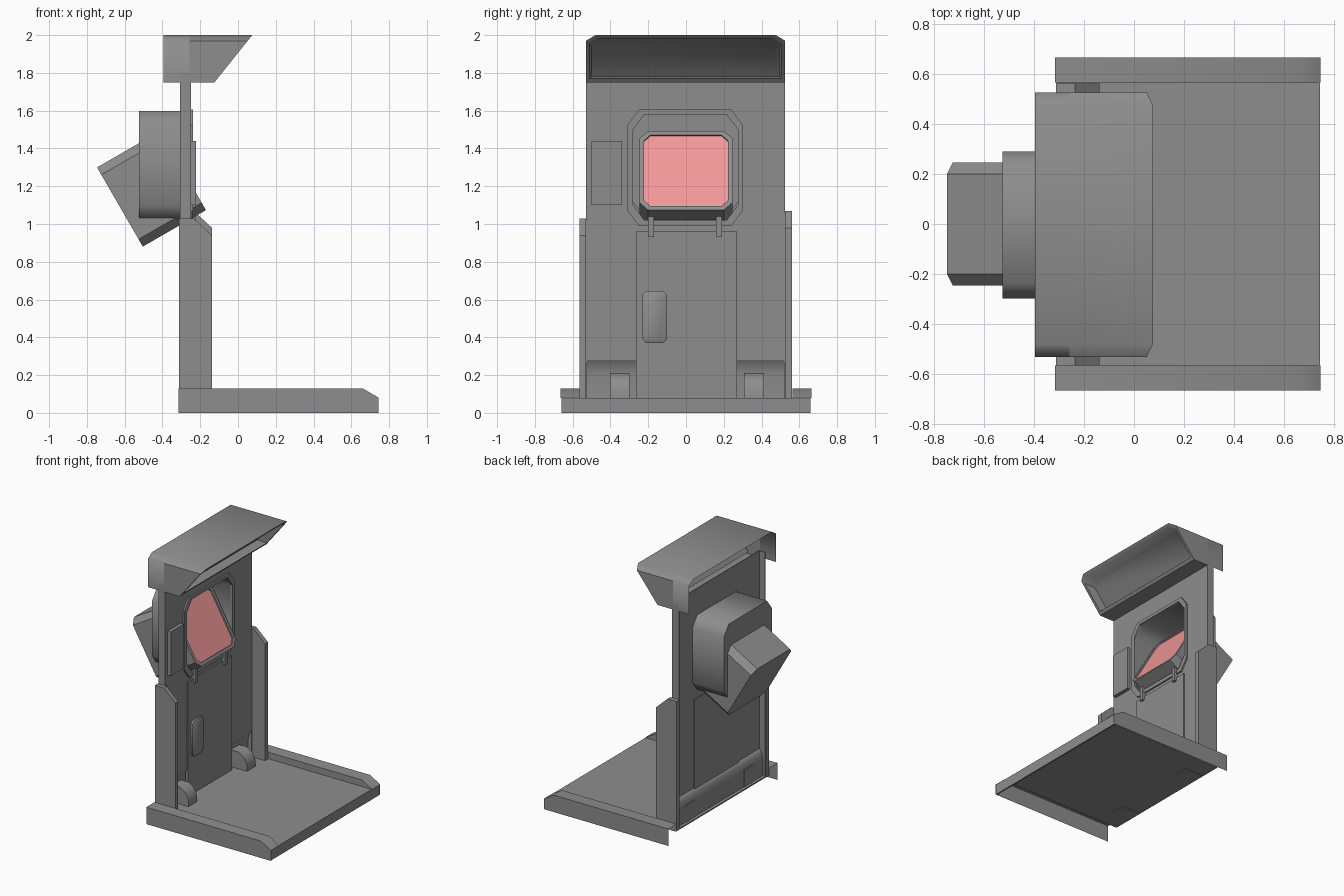
import bpy, bmesh, math

if "Cube" in bpy.data.objects:
    bpy.data.objects.remove(bpy.data.objects["Cube"])


def material(name, rgb):
    mat = bpy.data.materials.new(name)
    mat.diffuse_color = (*rgb, 1)
    mat.use_nodes = True
    mat.node_tree.nodes["Principled BSDF"].inputs["Base Color"].default_value = mat.diffuse_color
    return mat


grey = material("dark_grey", (0.27, 0.27, 0.27))
pink = material("screen_pink", (0.88, 0.31, 0.31))


def mesh(name, build, smooth=0, mat=grey):
    bm = bmesh.new()
    build(bm)
    bmesh.ops.recalc_face_normals(bm, faces=bm.faces)
    me = bpy.data.meshes.new(name)
    bm.to_mesh(me)
    bm.free()
    if smooth:
        me.shade_smooth()
        me.set_sharp_from_angle(angle=math.radians(smooth))
    me.materials.append(mat)
    ob = bpy.data.objects.new(name, me)
    bpy.context.collection.objects.link(ob)
    return ob


def loft(name, loops, caps=(True, True), closed=False, smooth=0):
    """Skin a row of equal-length point loops."""
    def build(bm):
        rows = [[bm.verts.new(p) for p in lp] for lp in loops]
        pairs = list(zip(rows, rows[1:])) + ([(rows[-1], rows[0])] if closed else [])
        for a, b in pairs:
            for i in range(len(a)):
                j = (i + 1) % len(a)
                bm.faces.new((a[i], a[j], b[j], b[i]))
        if not closed:
            if caps[0]:
                bm.faces.new(rows[0])
            if caps[1]:
                bm.faces.new(rows[-1])
    return mesh(name, build, smooth)


def octagon(x, y0, y1, z0, z1, c, d=None):
    """Chamfered rectangle in a plane of constant x."""
    d = c if d is None else d
    return [(x, y0 + c, z0), (x, y1 - c, z0), (x, y1, z0 + d), (x, y1, z1 - d),
            (x, y1 - c, z1), (x, y0 + c, z1), (x, y0, z1 - d), (x, y0, z0 + d)]


def ring(name, x0, x1, outer, inner):
    return loft(name, [octagon(x0, *outer), octagon(x1, *outer),
                       octagon(x1, *inner), octagon(x0, *inner)], closed=True)


def prism(name, pts, y0, y1, smooth=0):
    """Extrude an x-z profile along y."""
    return loft(name, [[(x, y, z) for x, z in pts] for y in (y0, y1)], smooth=smooth)


def box(name, x0, x1, y0, y1, z0, z1):
    return prism(name, [(x0, z0), (x1, z0), (x1, z1), (x0, z1)], y0, y1)


# floor: thin plate with a front lip
box("floor_plate", -0.31, 0.74, -0.565, 0.565, 0.07, 0.08)
box("floor_front_lip", 0.73, 0.742, -0.66, 0.66, 0, 0.08)

# side rails: open-bottomed, chamfered at the front
for s, side in ((-1, "left"), (1, "right")):
    def rail(bm, s=s):
        top = [(-0.315, 0.13), (0.66, 0.13), (0.745, 0.08)]
        out = [bm.verts.new((x, s * 0.665, z)) for x, z in top]
        inn = [bm.verts.new((x, s * 0.565, z)) for x, z in top]
        low = [bm.verts.new((x, s * 0.665, 0)) for x, z in top]
        step = [bm.verts.new((x, s * 0.565, 0.075)) for x in (-0.315, 0.66)]
        for i in (0, 1):
            bm.faces.new((out[i], out[i + 1], inn[i + 1], inn[i]))
            bm.faces.new((low[i], low[i + 1], out[i + 1], out[i]))
        bm.faces.new((step[0], step[1], inn[1], inn[0]))
        bm.faces.new((step[1], inn[2], inn[1]))
    mesh(side + "_rail", rail, smooth=40)

# side posts with sloped tops
for side, y0, y1, h in (("left", -0.565, -0.53, 1.03), ("right", 0.525, 0.56, 1.07)):
    prism(side + "_post", [(-0.312, 0.075), (-0.138, 0.075), (-0.138, h - 0.09),
                           (-0.235, h), (-0.312, h)], y0, y1)

# main panel: thin sheet with a screen opening, side flanges and recessed foot
hole = (-0.28, 0.275, 1.02, 1.58, 0.06, 0.08)
ring("main_panel", -0.257, -0.25, (-0.53, 0.525, 0.28, 1.8, 0.001), hole)
prism("panel_foot", [(-0.287, 0.075), (-0.28, 0.075), (-0.28, 0.2), (-0.27, 0.25),
                     (-0.25, 0.28), (-0.257, 0.28), (-0.277, 0.25), (-0.287, 0.2)],
      -0.53, 0.525, smooth=60)
for side, y in (("left", -0.53), ("right", 0.52)):
    box(side + "_panel_flange", -0.307, -0.25, y, y + 0.005, 0.075, 1.8)
ring("opening_rim", -0.25, -0.238, (-0.31, 0.30, 0.99, 1.605, 0.06, 0.08), hole)

# rear housing: hollow, closed at the back
sec = (-0.297, 0.29, 1.02, 1.597, 0.06, 0.08)
inn = (-0.28, 0.275, 1.035, 1.58, 0.06, 0.08)
loft("rear_housing", [octagon(-0.25, *sec), octagon(-0.525, *sec)], (False, True), smooth=56)
loft("housing_lining", [octagon(-0.25, *inn), octagon(-0.515, *inn)], (False, True), smooth=56)

# tilted screen casing: local x runs along the axis, raised 30 degrees
casing = loft("screen_casing", [
    octagon(0, -0.245, 0.245, -0.242, 0.242, 0.045),
    octagon(0.386, -0.245, 0.245, -0.242, 0.242, 0.045),
    octagon(0.386, -0.222, 0.222, -0.218, 0.218, 0.035),
    octagon(0.376, -0.222, 0.222, -0.218, 0.218, 0.035)], (True, False))
screen = mesh("screen", lambda bm: bm.faces.new(
    [bm.verts.new(p) for p in octagon(0.376, -0.222, 0.222, -0.218, 0.218, 0.035)]), mat=pink)
for ob in (casing, screen):
    ob.location = (-0.625, 0, 1.09)
    ob.rotation_euler = (0, -math.radians(30), 0)


# canopy: cross-section with chamfered top, cut by a sloped front
def canopy_loop(pts_x, inset=0.0, push=0.0):
    y0, y1, zt, zb = -0.53 + inset, 0.525 - inset, 2 - inset, 1.75 + inset
    pts = [(y0, zb), (y1, zb), (y1, zt - 0.03), (y1 - 0.05, zt), (y0 + 0.05, zt), (y0, zt - 0.03)]
    return [(pts_x(z) - push, y, z) for y, z in pts]


def slope(z):
    return -0.125 + (z - 1.75) * 0.8


loft("canopy", [canopy_loop(lambda z: -0.257), canopy_loop(slope),
                canopy_loop(slope, 0.02), canopy_loop(slope, 0.03, 0.08)],
     (False, True), smooth=50)


# canopy rear skirt: roof and sides only, open at the back and below
def skirt(bm):
    sect = [(-0.53, 1.75), (-0.53, 1.97), (-0.48, 2.0), (0.475, 2.0), (0.525, 1.97), (0.525, 1.75)]
    rows = [[bm.verts.new((x, y, z)) for y, z in sect] for x in (-0.395, -0.257)]
    for i in range(5):
        bm.faces.new((rows[0][i], rows[0][i + 1], rows[1][i + 1], rows[1][i]))


mesh("canopy_rear_skirt", skirt, smooth=65)

# door, handle and side pocket on the panel
box("door", -0.262, -0.24, -0.265, 0.27, 0.08, 0.96)
loft("door_handle", [octagon(-0.24, -0.23, -0.1, 0.37, 0.645, 0.02),
                     octagon(-0.225, -0.23, -0.1, 0.37, 0.645, 0.02),
                     octagon(-0.215, -0.215, -0.115, 0.385, 0.63, 0.02)], smooth=50)
box("side_pocket", -0.25, -0.222, -0.5, -0.34, 1.1, 1.44)

# paired latches and floor hinges
for n, y in (("left", -0.185), ("right", 0.175)):
    box(n + "_latch", -0.25, -0.222, y - 0.015, y + 0.015, 0.93, 1.04)
for n, y in (("left", -0.35), ("right", 0.36)):
    prism(n + "_hinge", [(-0.29, 0.065), (-0.14, 0.065), (-0.14, 0.13), (-0.165, 0.18),
                         (-0.21, 0.21), (-0.29, 0.21)], y - 0.052, y + 0.052, smooth=50)
